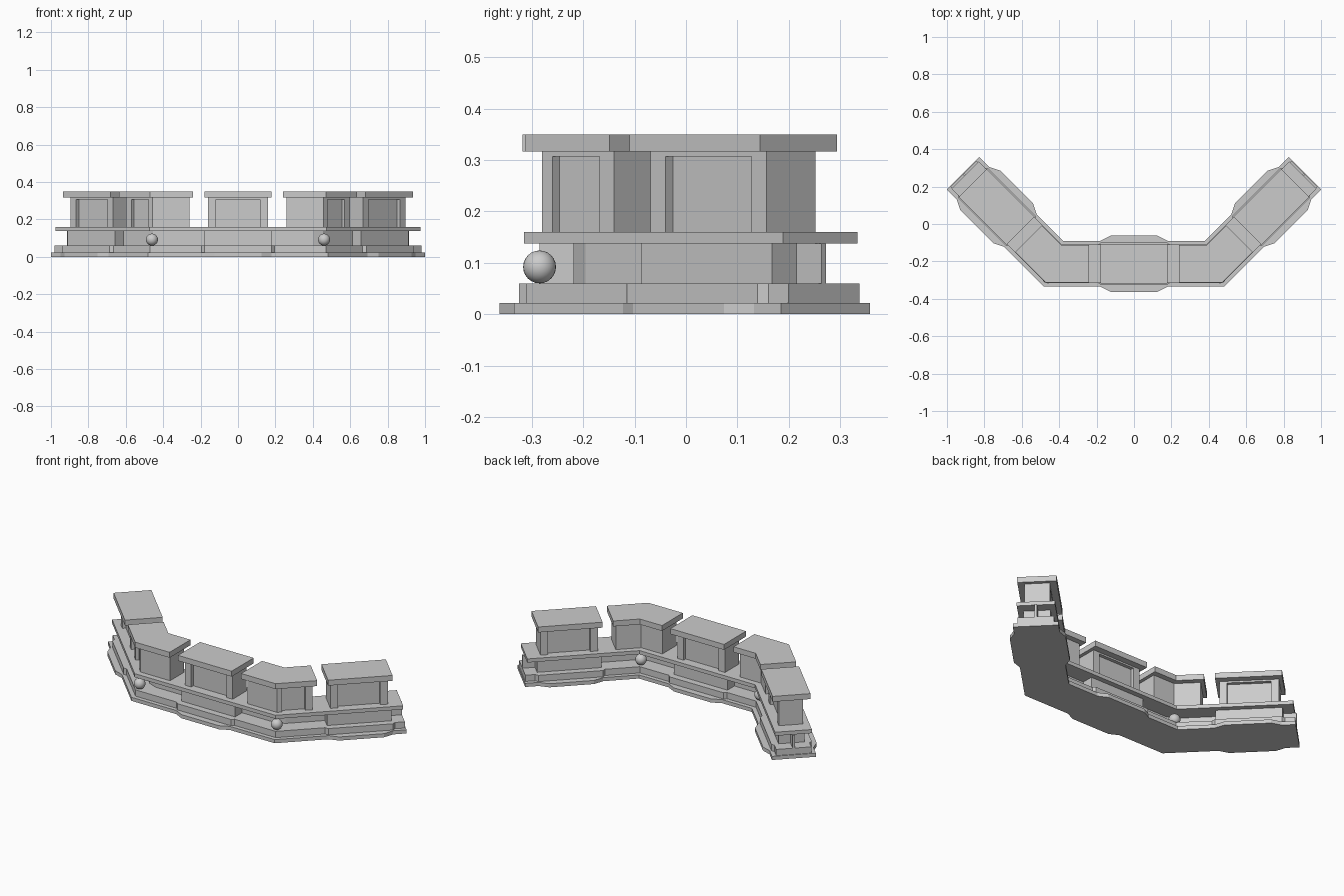
import bpy, bmesh, math

if "Cube" in bpy.data.objects:
    bpy.data.objects.remove(bpy.data.objects["Cube"])

CORNER, MID_Y, C45 = 0.43, -0.2125, math.sqrt(0.5)
END = CORNER + 0.685
BAY = CORNER + 0.43          # path position of each wing bay


def point(t, d):
    """Path position t (0 = centre) and outward offset d to x, y; mitred at the bend."""
    side, a = (-1 if t < 0 else 1), abs(t)
    if abs(a - CORNER) < 1e-6:
        x, y = CORNER + d * math.tan(math.pi / 8), MID_Y - d
    elif a < CORNER:
        x, y = a, MID_Y - d
    else:
        s = a - CORNER
        x, y = CORNER + (s + d) * C45, MID_Y + (s - d) * C45
    return side * x, y


def slab(name, outer, z0, z1, inner=None):
    """Prism between an outer profile and an inner one (mirrored when not given)."""
    inner = inner or [(t, -d) for t, d in outer]
    bm = bmesh.new()
    verts = [bm.verts.new((*point(t, d), z0)) for t, d in outer + inner[::-1]]
    face = bm.faces.new(verts)
    top = bmesh.ops.extrude_face_region(bm, geom=[face])["geom"]
    for v in top:
        if isinstance(v, bmesh.types.BMVert):
            v.co.z = z1
    bmesh.ops.recalc_face_normals(bm, faces=bm.faces)
    mesh = bpy.data.meshes.new(name)
    bm.to_mesh(mesh)
    bm.free()
    bpy.context.collection.objects.link(bpy.data.objects.new(name, mesh))


def both(half):
    """Continue a half profile over the centre."""
    return [(-t, d) for t, d in half[::-1]] + half


def bulged(d, big, flat, foot, end):
    """Full-length profile that widens at every bay."""
    return both([(flat, big), (foot, d), (CORNER, d), (BAY - foot, d),
                 (BAY - flat, big), (BAY + flat, big), (BAY + foot, d), (end, d)])


# Footing, plinth, thin core wall and walkway ledge
slab("footing", bulged(0.1225, 0.15, 0.125, 0.18, END), 0, 0.022)
slab("plinth", bulged(0.098, 0.1125, 0.18, 0.195, END - 0.005), 0.022, 0.06)
slab("core_wall", both([(0.40, 0.006), (0.46, 0.006), (END - 0.005, 0.006)]), 0.06, 0.138)
slab("ledge", both([(CORNER, 0.103), (END - 0.015, 0.103)]), 0.138, 0.16)

# Straight bays: wall block, recessed merlon, lintel and cap
for label, c in (("left", -BAY), ("centre", 0), ("right", BAY)):
    def bar(half, d):
        return [(c - half, d), (c + half, d)]
    w, r, d, e = 0.16, 0.118, 0.0675, 0.0475
    slab(label + "_wall_block", bar(0.18, 0.0725), 0.06, 0.138)
    slab(label + "_merlon", [(c - w, d), (c - r, d), (c - r, e), (c + r, e),
                             (c + r, d), (c + w, d)], 0.16, 0.307)
    slab(label + "_lintel", bar(w, d), 0.307, 0.317)
    slab(label + "_cap", bar(0.18, 0.1055), 0.317, 0.35)

# Bent corner merlons, and a ball resting on the plinth on each side of the bend
for label, s in (("left", -1), ("right", 1)):
    def bent(a, d):
        return [(s * (CORNER - a), d), (s * CORNER, d), (s * (CORNER + a), d)]
    d, e = 0.0675, 0.0475
    body = [(s * t, o) for t, o in ((CORNER - 0.17, d), (CORNER, d), (CORNER + 0.0001, d),
            (CORNER + 0.0001, e), (CORNER + 0.13, e), (CORNER + 0.13, d), (CORNER + 0.17, d))]
    slab(label + "_corner_merlon", body, 0.16, 0.307, bent(0.17, -d))
    slab(label + "_corner_lintel", bent(0.17, d), 0.307, 0.317)
    slab(label + "_corner_cap", bent(0.19, 0.1), 0.317, 0.35)
    for where, off in (("outer", 0.0725), ("inner", -0.0725)):
        bpy.ops.mesh.primitive_uv_sphere_add(segments=24, ring_count=12, radius=0.032,
                                             location=(*point(s * CORNER, off), 0.092))
        bpy.context.object.name = f"{label}_{where}_ball"
        bpy.ops.object.shade_smooth()
